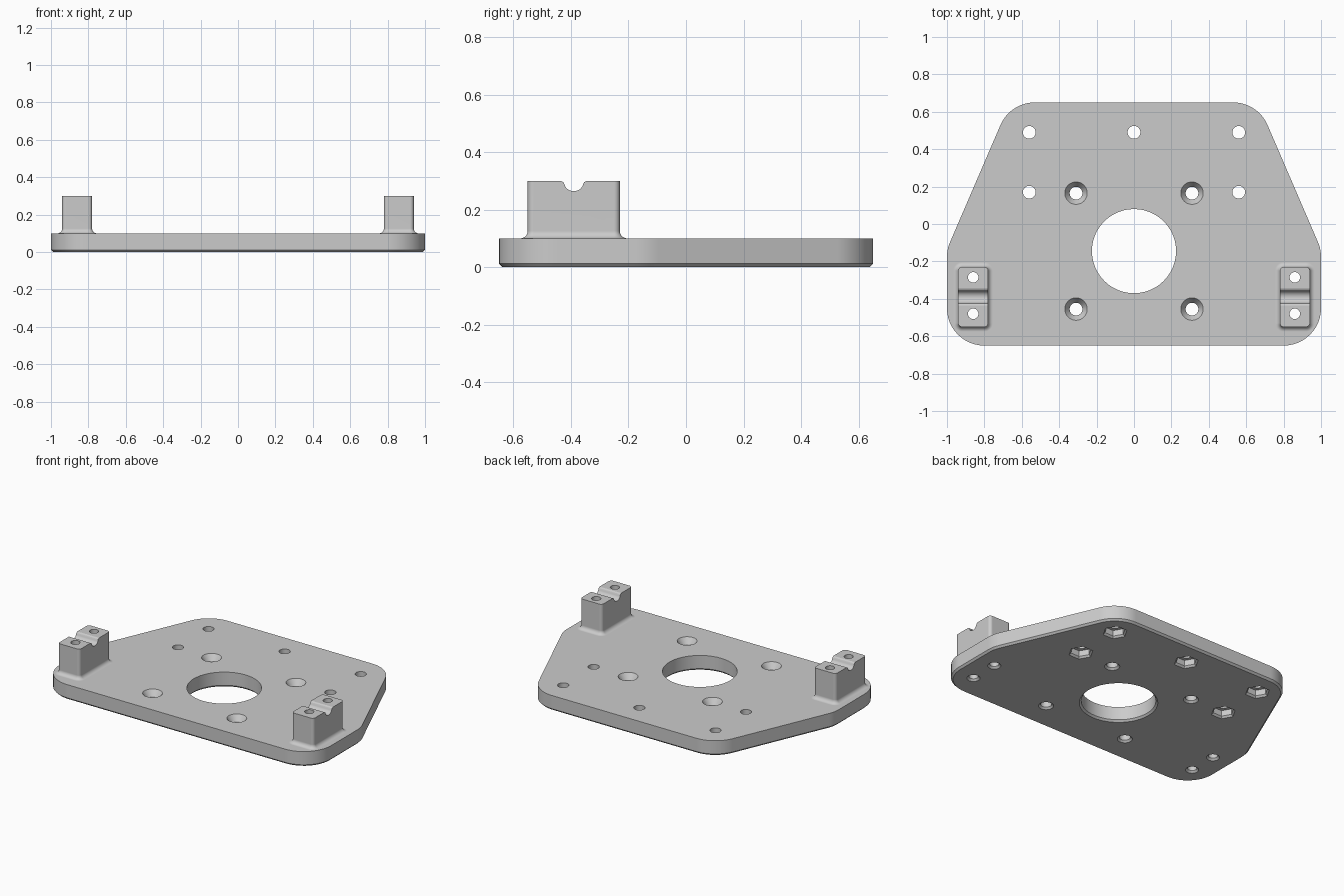
import bpy, bmesh, math
from math import cos, sin, pi, radians
from mathutils import Vector

cube = bpy.data.objects.get("Cube")
if cube:
    bpy.data.objects.remove(cube, do_unlink=True)

grey = bpy.data.materials.new("plain grey")
grey.use_nodes = True
grey.diffuse_color = (0.6, 0.6, 0.6, 1)
grey.node_tree.nodes["Principled BSDF"].inputs["Base Color"].default_value = (0.6, 0.6, 0.6, 1)


def rounded(corners, radius, grow=0.0, steps=12):
    """Counter-clockwise outline with rounded corners, offset outwards by grow."""
    pts, n = [], len(corners)
    for i in range(n):
        p = Vector(corners[i])
        a = (p - Vector(corners[i - 1])).normalized()
        b = (Vector(corners[(i + 1) % n]) - p).normalized()
        turn = a.angle(b)
        centre = p - a * radius * math.tan(turn / 2) + Vector((-a.y, a.x)) * radius
        start = math.atan2(-a.x, a.y)
        for k in range(steps + 1):
            t = start + turn * k / steps
            pts.append(centre + Vector((cos(t), sin(t))) * (radius + grow))
    return pts


def circle(x, y, r, sides=48):
    return [(x + r * cos(2 * pi * k / sides), y + r * sin(2 * pi * k / sides)) for k in range(sides)]


def loft(bm, layers):
    """Closed solid through outlines stacked as (z, outline)."""
    rings = [[bm.verts.new((p[0], p[1], z)) for p in pts] for z, pts in layers]
    for lo, hi in zip(rings, rings[1:]):
        for k in range(len(lo)):
            j = (k + 1) % len(lo)
            bm.faces.new((lo[k], lo[j], hi[j], hi[k]))
    bm.faces.new(rings[0][::-1])
    bm.faces.new(rings[-1])


def make(name, bm):
    bmesh.ops.recalc_face_normals(bm, faces=bm.faces)
    mesh = bpy.data.meshes.new(name)
    bm.to_mesh(mesh)
    bm.free()
    mesh.materials.append(grey)
    obj = bpy.data.objects.new(name, mesh)
    bpy.context.collection.objects.link(obj)
    return obj


def combine(target, other, operation):
    other.hide_render = True
    mod = target.modifiers.new(operation.lower(), 'BOOLEAN')
    mod.operation, mod.solver, mod.object = operation, 'EXACT', other
    bpy.context.view_layer.objects.active = target
    bpy.ops.object.modifier_apply(modifier=mod.name)
    bpy.data.objects.remove(other, do_unlink=True)


THICK, TOP, BEVEL, BOLT = 0.1, 0.3, 0.012, 0.034

# Plate with a chamfered lower edge
half = [(1, -0.65), (1, -0.135), (0.662, 0.65)]
outline = half + [(-x, y) for x, y in reversed(half)]
bm = bmesh.new()
loft(bm, [(0, rounded(outline, 0.2, -BEVEL)), (BEVEL, rounded(outline, 0.2)),
          (THICK, rounded(outline, 0.2))])
plate = make("mounting_plate", bm)

# Clamp blocks with a fillet at the foot
FILLET, STEPS = 0.026, 8
bm = bmesh.new()
for x in (-0.86, 0.86):
    base = [(x - 0.08, -0.55), (x + 0.08, -0.55), (x + 0.08, -0.23), (x - 0.08, -0.23)]
    layers = [(THICK - 0.02, rounded(base, 0.02, FILLET))]
    for k in range(STEPS + 1):
        t = pi / 2 * k / STEPS
        layers.append((THICK + FILLET * (1 - cos(t)), rounded(base, 0.02, FILLET * (1 - sin(t)))))
    loft(bm, layers + [(TOP, rounded(base, 0.02))])
combine(plate, make("clamp_blocks", bm), 'UNION')

# Holes
bm = bmesh.new()


def hole(x, y, r, top):
    """Straight hole, chamfered on the underside."""
    loft(bm, [(-0.01, circle(x, y, r + BEVEL + 0.01)), (BEVEL, circle(x, y, r)), (top, circle(x, y, r))])


hole(0, -0.145, 0.225, 0.2)
for x in (-0.86, 0.86):
    for y in (-0.285, -0.48):
        hole(x, y, 0.028, 0.4)

# Countersunk bolt holes
for x in (-0.31, 0.31):
    for y in (0.165, -0.455):
        loft(bm, [(-0.01, circle(x, y, BOLT + BEVEL + 0.01)), (BEVEL, circle(x, y, BOLT)),
                  (0.062, circle(x, y, BOLT)), (THICK, circle(x, y, 0.06)), (0.12, circle(x, y, 0.06))])

# Bolt holes with hexagonal nut pockets, chamfered below
pockets = [(0, 0.49)] + [(s * 0.56, y) for s in (-1, 1) for y in (0.49, 0.17)]
for x, y in pockets:
    loft(bm, [(0.03, circle(x, y, BOLT)), (0.2, circle(x, y, BOLT))])
holes = make("hole_cutter", bm)
combine(plate, holes, 'DIFFERENCE')

bm = bmesh.new()
for x, y in pockets:
    loft(bm, [(-0.01, circle(x, y, 0.086, 6)), (BEVEL, circle(x, y, 0.064, 6)), (0.05, circle(x, y, 0.064, 6))])
combine(plate, make("nut_pocket_cutter", bm), 'DIFFERENCE')

# Rod grooves across the blocks
profile = [(0.045, 0.34), (0.045, TOP), (0.036, 0.295)]
profile += [(0.033 * cos(t), 0.294 - 0.03 * sin(t)) for t in (radians(a) for a in range(10, 91, 10))]
profile += [(-y, z) for y, z in reversed(profile[:-1])]
bm = bmesh.new()
for x in (-0.86, 0.86):
    ends = [[bm.verts.new((x + s, -0.39 + y, z)) for y, z in profile] for s in (-0.12, 0.12)]
    for k in range(len(profile)):
        j = (k + 1) % len(profile)
        bm.faces.new((ends[0][k], ends[0][j], ends[1][j], ends[1][k]))
    bm.faces.new(ends[0][::-1])
    bm.faces.new(ends[1])
combine(plate, make("groove_cutter", bm), 'DIFFERENCE')

# Smooth rounds, crisp edges
plate.select_set(True)
bpy.context.view_layer.objects.active = plate
bpy.ops.object.shade_smooth_by_angle(angle=radians(25))
weighted = plate.modifiers.new("weighted_normals", 'WEIGHTED_NORMAL')
weighted.keep_sharp = True
